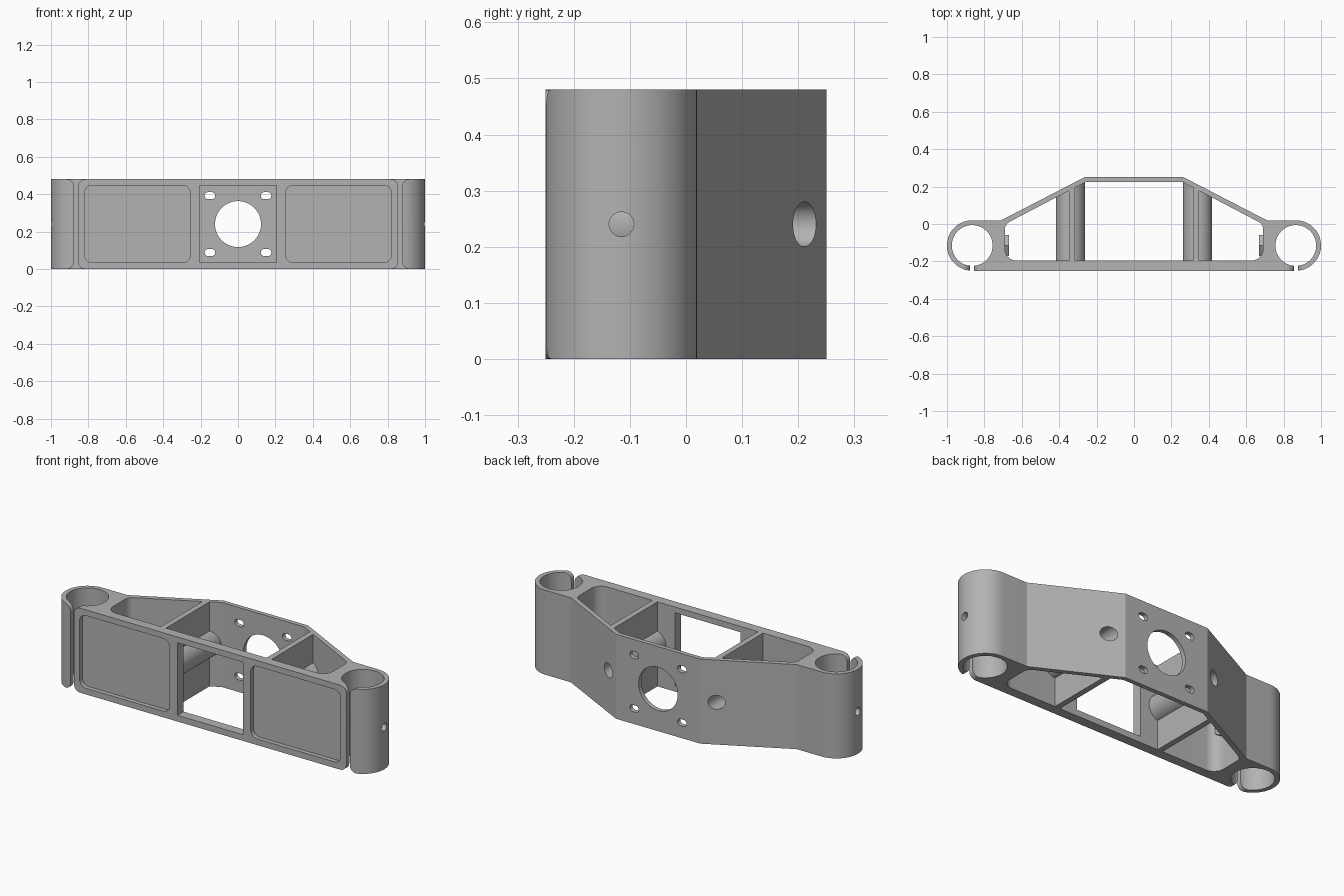
import bpy, bmesh
from math import cos, sin, tan, pi
from mathutils import Vector

if "Cube" in bpy.data.objects:
    bpy.data.objects.remove(bpy.data.objects["Cube"], do_unlink=True)

H = 0.48                    # overall height
MID = H / 2
CX, CY = 0.865, -0.115      # clamp bore centre
R_OUT, R_IN = 0.135, 0.109

metal = bpy.data.materials.new("grey_metal")
metal.use_nodes = True
GREY = (0.45, 0.45, 0.45, 1)
metal.diffuse_color = GREY
metal.node_tree.nodes["Principled BSDF"].inputs["Base Color"].default_value = GREY


def arc(cx, cy, r, a0, a1, n):
    return [(cx + r * cos(a0 + (a1 - a0) * i / n),
             cy + r * sin(a0 + (a1 - a0) * i / n)) for i in range(n + 1)]


def circle(cx, cy, r, n=64):
    return arc(cx, cy, r, 0, 2 * pi, n)[:-1]


def rounded(corners, n=8):
    """Polygon from (x, y, radius) corners, each replaced by a true arc."""
    out = []
    for i, (x, y, r) in enumerate(corners):
        p = Vector((x, y))
        if r == 0:
            out.append((x, y))
            continue
        a = (Vector(corners[i - 1][:2]) - p).normalized()
        b = (Vector(corners[(i + 1) % len(corners)][:2]) - p).normalized()
        half = a.angle(b) / 2
        c = p + (a + b).normalized() * (r / sin(half))
        start = p + a * (r / tan(half)) - c
        end = p + b * (r / tan(half)) - c
        sweep = start.angle_signed(end)
        for k in range(n + 1):
            t = -sweep * k / n
            out.append((c.x + start.x * cos(t) - start.y * sin(t),
                        c.y + start.x * sin(t) + start.y * cos(t)))
    return out


def box(x0, x1, y0, y1, r=0):
    return rounded([(x0, y0, r), (x1, y0, r), (x1, y1, r), (x0, y1, r)])


def prism(name, pts, axis, w0, w1):
    """Extrude a 2D outline along one axis."""
    place = {"x": lambda u, v: (w0, u, v),
             "y": lambda u, v: (u, w0, v),
             "z": lambda u, v: (u, v, w0)}[axis]
    bm = bmesh.new()
    face = bm.faces.new([bm.verts.new(place(u, v)) for u, v in pts])
    ext = bmesh.ops.extrude_face_region(bm, geom=[face])
    shift = Vector([w1 - w0 if a == axis else 0 for a in "xyz"])
    bmesh.ops.translate(bm, vec=shift, verts=[
        e for e in ext["geom"] if isinstance(e, bmesh.types.BMVert)])
    bmesh.ops.recalc_face_normals(bm, faces=bm.faces)
    mesh = bpy.data.meshes.new(name)
    bm.to_mesh(mesh)
    bm.free()
    mesh.materials.append(metal)
    ob = bpy.data.objects.new(name, mesh)
    bpy.context.collection.objects.link(ob)
    return ob


def carve(target, cutters):
    """Subtract each cutter, bake the result and drop the cutters."""
    for c in cutters:
        c.hide_render = True
        m = target.modifiers.new(c.name, "BOOLEAN")
        m.operation, m.solver, m.object = "DIFFERENCE", "EXACT", c
    deps = bpy.context.evaluated_depsgraph_get()
    baked = bpy.data.meshes.new_from_object(target.evaluated_get(deps))
    target.modifiers.clear()
    target.data = baked
    for c in cutters:
        bpy.data.objects.remove(c, do_unlink=True)


# Solid outline of the whole bracket, right half then its mirror
half = arc(CX, CY, R_OUT, -pi / 2, pi / 2, 40) + [(0.71, 0.02), (0.265, 0.25)]
outline = half + [(-x, y) for x, y in reversed(half)]
body = prism("bracket_body", outline, "z", 0, H)

# Inner cavity, leaving ribs, bolt tubes and nut bosses standing
side = [(0.69, -0.195, 0.06), (0.69, -0.001, 0.045), (0.258, 0.225, 0)]
inner = rounded(side + [(-x, y, r) for x, y, r in reversed(side)])
cavity = prism("cavity", inner, "z", -0.1, H + 0.1)
keep = []
for s in (-1, 1):
    keep += [
        prism("rib", box(s * 0.332 - 0.016, s * 0.332 + 0.016, -0.4, 0.4), "z", -0.2, H + 0.2),
        prism("bolt_tube", circle(s * 0.34, MID, 0.078), "y", -0.4, 0.4),
        prism("nut_boss", [(CY + 0.064 * cos(pi / 6 + k * pi / 3),
                            MID + 0.064 * sin(pi / 6 + k * pi / 3)) for k in range(6)],
              "x", s * 0.668, s * 0.8)]
carve(cavity, keep)

# Front window and centre hole of the back plate
cuts = [cavity,
        prism("window", box(-0.205, 0.205, 0.035, 0.447), "y", -0.3, -0.15),
        prism("centre_hole", circle(0, MID, 0.123), "y", 0.15, 0.3)]

for s in (-1, 1):
    # Clamp bore, bolt hole, clamp screw hole and shallow front pocket
    cuts += [
        prism("bore", circle(s * CX, CY, R_IN, 80), "z", -0.1, H + 0.1),
        prism("bolt_hole", circle(s * 0.34, MID, 0.04, 40), "y", -0.19, 0.3),
        prism("screw_hole", circle(CY, MID, 0.022, 32), "x", s * 0.64, s * 1.1),
        prism("pocket", box(*sorted((s * 0.255, s * 0.82)), 0.035, 0.447, 0.04),
              "y", -0.3, -0.225)]
    # Clamp slit, flared at both ends to round the lips
    r, x0, x1 = 0.04, 0.856, 0.877
    flare = (arc(x0 - r, H - r, r, 0, pi / 2, 8) + [(x0 - r, H + 0.1), (x1 + r, H + 0.1)]
             + arc(x1 + r, H - r, r, pi / 2, pi, 8))
    slit = flare + [(x, H - z) for x, z in reversed(flare)]
    cuts.append(prism("slit", [(s * x, z) for x, z in slit], "y", -0.3, -0.208))
    # Slotted mounting holes in the back plate
    for z in (MID - 0.152, MID + 0.152):
        cuts.append(prism("mount_slot", box(s * 0.15 - 0.028, s * 0.15 + 0.028,
                                            z - 0.019, z + 0.019, 0.0185), "y", 0.15, 0.3))
carve(body, cuts)

bpy.ops.object.select_all(action="DESELECT")
body.select_set(True)
bpy.context.view_layer.objects.active = body
bpy.ops.object.shade_smooth_by_angle(angle=pi / 7)
